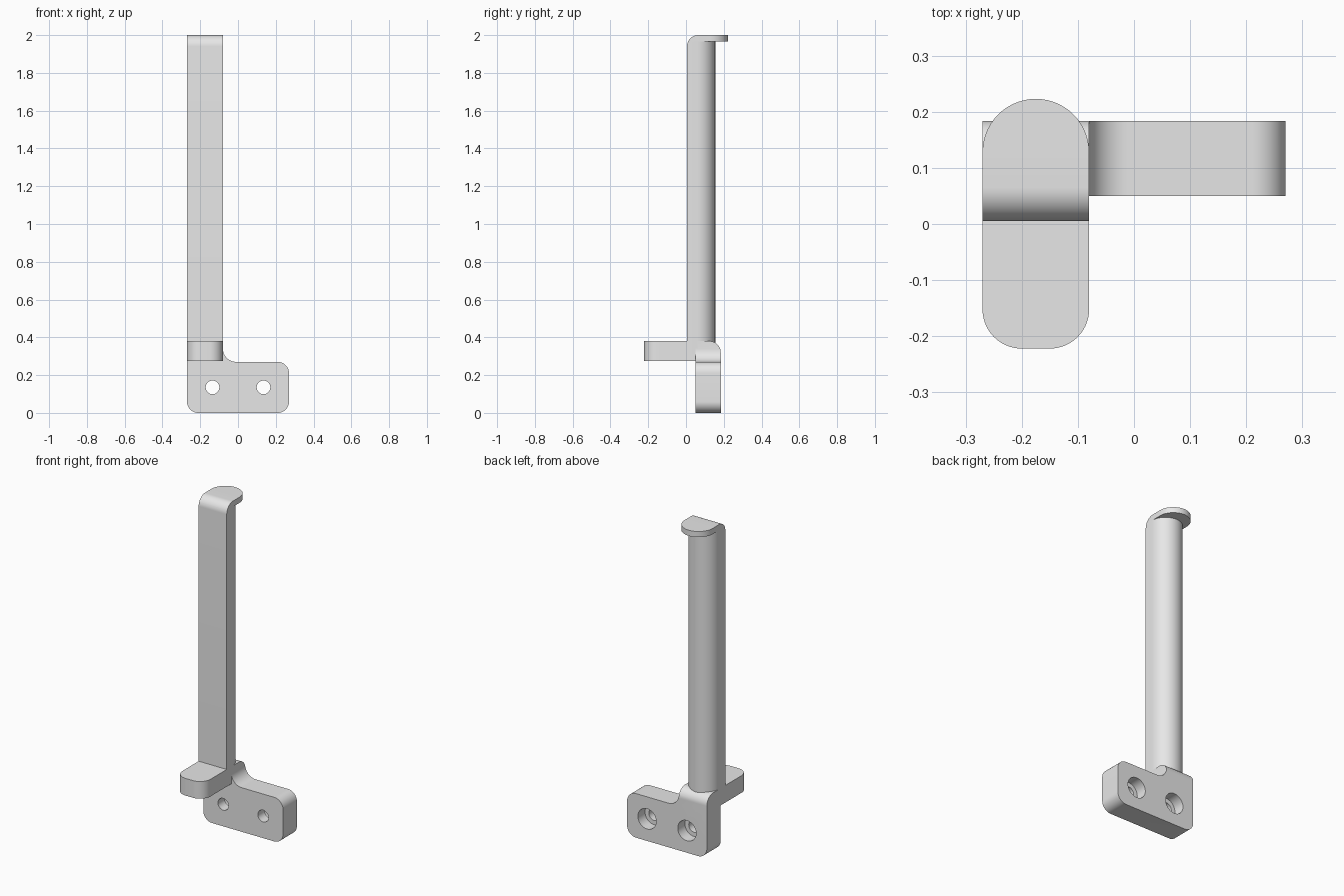
import bpy, bmesh, math
from mathutils import Vector

if "Cube" in bpy.data.objects:
    bpy.data.objects.remove(bpy.data.objects["Cube"], do_unlink=True)

grey = bpy.data.materials.new("light grey")
grey.use_nodes = True
grey.diffuse_color = (0.8, 0.8, 0.8, 1)
grey.node_tree.nodes["Principled BSDF"].inputs["Base Color"].default_value = (0.8, 0.8, 0.8, 1)

# Where profile coordinates (a, b) and depth d go for each extrusion axis
PLACE = {"x": lambda a, b, d: (d, a, b),
         "y": lambda a, b, d: (a, d, b),
         "z": lambda a, b, d: (a, b, d)}


def rounded(corners, steps=14):
    """Outline through (a, b, radius) corners, each rounded by an arc."""
    out = []
    for i, (a, b, r) in enumerate(corners):
        p = Vector((a, b))
        if r == 0:
            out.append(p)
            continue
        u = (Vector(corners[i - 1][:2]) - p).normalized()
        v = (Vector(corners[(i + 1) % len(corners)][:2]) - p).normalized()
        centre = p + (u + v) * r
        for k in range(steps + 1):
            t = math.pi / 2 * k / steps
            out.append(centre - v * r * math.cos(t) - u * r * math.sin(t))
    return out


def prism(name, corners, axis, low, high):
    """Extrude a rounded profile along one axis."""
    bm = bmesh.new()
    verts = [bm.verts.new(PLACE[axis](p.x, p.y, low)) for p in rounded(corners)]
    bmesh.ops.remove_doubles(bm, verts=verts, dist=0.0001)
    face = bm.faces.new([v for v in verts if v.is_valid])
    new = bmesh.ops.extrude_face_region(bm, geom=[face])["geom"]
    move = Vector(PLACE[axis](0, 0, high - low))
    bmesh.ops.translate(bm, vec=move, verts=[g for g in new if isinstance(g, bmesh.types.BMVert)])
    bmesh.ops.recalc_face_normals(bm, faces=bm.faces)
    mesh = bpy.data.meshes.new(name)
    bm.to_mesh(mesh)
    bm.free()
    mesh.materials.append(grey)
    obj = bpy.data.objects.new(name, mesh)
    bpy.context.collection.objects.link(obj)
    return obj


def select(obj):
    bpy.ops.object.select_all(action="DESELECT")
    obj.select_set(True)
    bpy.context.view_layer.objects.active = obj


def cut(obj, cutter, operation):
    """Apply a boolean and discard the cutter."""
    mod = obj.modifiers.new("cut", "BOOLEAN")
    mod.operation, mod.object, mod.solver = operation, cutter, "EXACT"
    select(obj)
    bpy.ops.object.modifier_apply(modifier=mod.name)
    bpy.data.objects.remove(cutter, do_unlink=True)


L, R = -0.27, -0.08          # sides of the post
HALF = (R - L) / 2
FRONT, BACK = 0.05, 0.184    # faces of the mounting plate
TOP = 0.38                   # top of the shelf and plate tab

# Mounting plate with a raised tab under the post
plate = prism("mounting_plate", [
    (L, 0, 0.06), (-L, 0, 0.06), (-L, 0.27, 0.06),
    (R, 0.27, 0.07), (R, TOP, 0), (L, TOP, 0)], "y", FRONT, BACK)
cut(plate, prism("tab_rounding", [
    (FRONT, -0.1, 0), (BACK, -0.1, 0), (BACK, TOP, 0.06), (FRONT, TOP, 0)],
    "x", -0.4, 0.4), "INTERSECT")

# Screw holes, counterbored from the back
for x in (-0.135, 0.135):
    for r, start in ((0.036, 0), (0.062, 0.115)):
        square = [(x + sx * r, 0.135 + sz * r, r)
                  for sx, sz in ((-1, -1), (1, -1), (1, 1), (-1, 1))]
        cut(plate, prism("hole_cutter", square, "y", start, 0.3), "DIFFERENCE")

# Front shelf
shelf = prism("shelf", [
    (L, -0.222, 0.07), (R, -0.222, 0.07), (R, FRONT, 0), (L, FRONT, 0)],
    "z", 0.275, TOP)

# Post and cap: flat front, half-round back, shared rounding at the top front
post = prism("post", [
    (L, 0.005, 0), (R, 0.005, 0), (R, 0.155, HALF), (L, 0.155, HALF)],
    "z", 0.31, 1.965)
cap = prism("top_lip", [
    (L, 0.005, 0), (R, 0.005, 0), (R, 0.223, HALF), (L, 0.223, HALF)],
    "z", 1.965, 2.0)
for part in (post, cap):
    cut(part, prism("top_rounding", [
        (0.005, 0.1, 0), (0.4, 0.1, 0), (0.4, 2.0, 0), (0.005, 2.0, 0.06)],
        "x", -0.5, 0.2), "INTERSECT")

for part in (plate, shelf, post, cap):
    select(part)
    bpy.ops.object.shade_smooth_by_angle(angle=math.radians(30))
